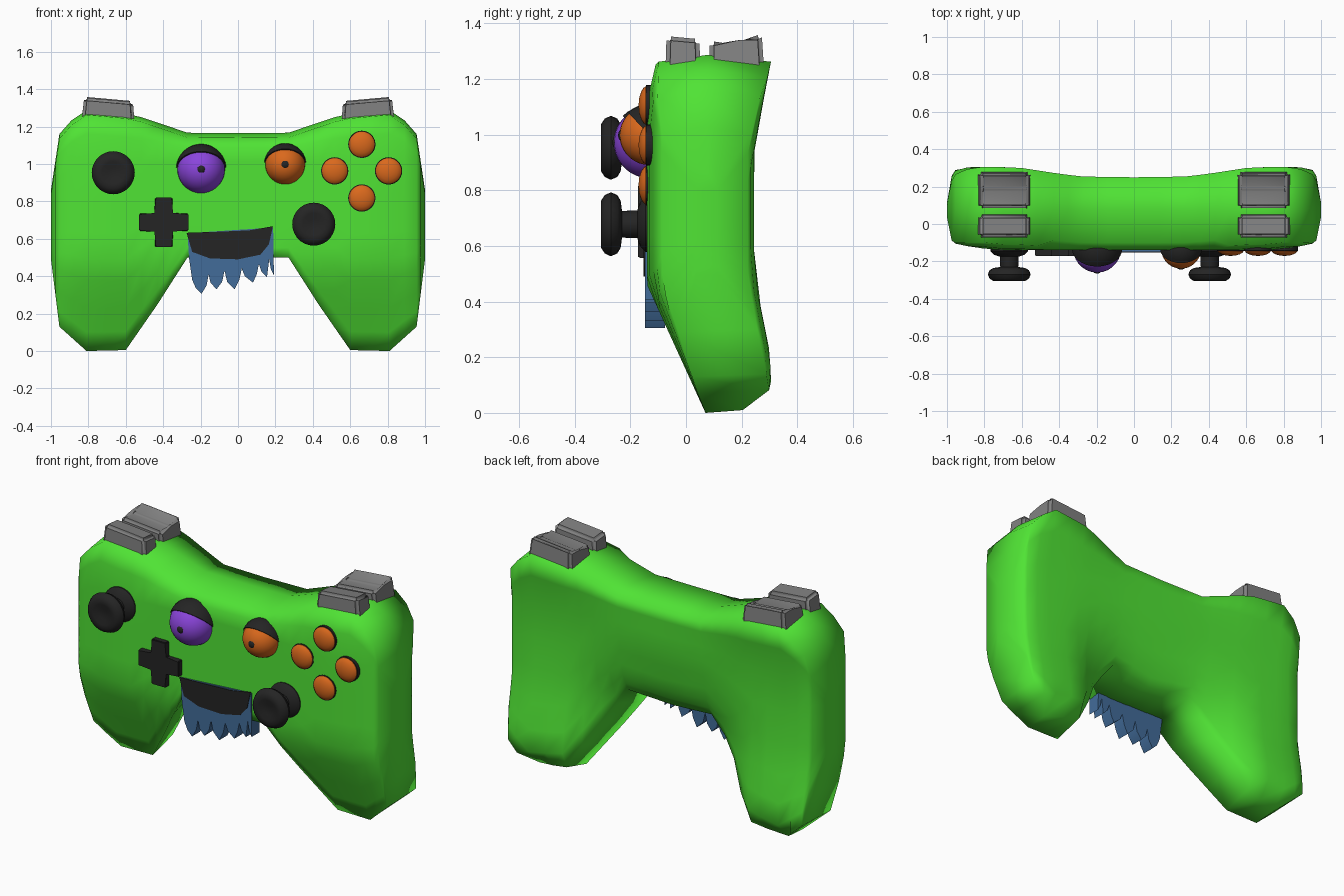
import bpy, bmesh, math
from mathutils import Matrix, Vector

if "Cube" in bpy.data.objects:
    bpy.data.objects.remove(bpy.data.objects["Cube"])


def mat(name, rgb):
    m = bpy.data.materials.new(name)
    m.diffuse_color = (*rgb, 1)
    m.use_nodes = True
    m.node_tree.nodes["Principled BSDF"].inputs["Base Color"].default_value = m.diffuse_color
    return m


GREEN = mat("green", (0.08, 0.77, 0.035))
BLACK = mat("black", (0.018, 0.018, 0.018))
GREY = mat("grey", (0.22, 0.22, 0.22))
ORANGE = mat("orange", (0.7, 0.14, 0.012))
PURPLE = mat("purple", (0.26, 0.06, 0.72))
BLUE = mat("blue", (0.055, 0.15, 0.32))


def finish(name, bm, material, angle=40):
    bmesh.ops.recalc_face_normals(bm, faces=bm.faces)
    me = bpy.data.meshes.new(name)
    bm.to_mesh(me)
    bm.free()
    ob = bpy.data.objects.new(name, me)
    bpy.context.collection.objects.link(ob)
    me.materials.append(material)
    bpy.ops.object.select_all(action='DESELECT')
    ob.select_set(True)
    bpy.context.view_layer.objects.active = ob
    bpy.ops.object.shade_smooth_by_angle(angle=math.radians(angle))
    return ob


def lerp(table, v):
    """Piecewise linear lookup in a list of (key, value)."""
    if v <= table[0][0]:
        return table[0][1]
    for (a, p), (b, q) in zip(table, table[1:]):
        if v <= b:
            return p + (q - p) * (v - a) / (b - a)
    return table[-1][1]


def loft(bm, rings):
    loops = [[bm.verts.new(p) for p in r] for r in rings]
    n = len(loops[0])
    for a, b in zip(loops, loops[1:]):
        for i in range(n):
            bm.faces.new((a[i], a[(i + 1) % n], b[(i + 1) % n], b[i]))
    bm.faces.new(loops[0])
    bm.faces.new(loops[-1])


def prism(name, outline, y0, y1, material, bevel=0):
    """Extrude an x-z outline along y."""
    bm = bmesh.new()
    loft(bm, [[(x, y, z) for x, z in outline] for y in (y0, y1)])
    if bevel:
        bmesh.ops.bevel(bm, geom=bm.edges[:], offset=bevel, segments=2, affect='EDGES')
    return finish(name, bm, material)


def lathe(name, profile, x, z, material, n=28):
    """Spin a (radius, y) profile round an axis pointing forward."""
    bm = bmesh.new()
    loft(bm, [[(x + r * math.cos(2 * math.pi * i / n), y,
                z + r * math.sin(2 * math.pi * i / n)) for i in range(n)]
              for r, y in profile])
    return finish(name, bm, material)


# Body: cross-sections lofted from side to side
TOP = [(0, 1.165), (0.27, 1.167), (0.56, 1.265), (0.84, 1.29), (0.955, 1.16), (1.0, 0.86)]
BOTTOM = [(0, 0.5), (0.27, 0.5), (0.43, 0.25), (0.6, 0.005), (0.81, 0), (0.955, 0.13), (1.0, 0.49)]
FRONT = [(0, 0.07), (0.46, -0.14), (1.12, -0.14), (1.27, -0.105)]
GRIP_BACK = [(0, 0.19), (0.085, 0.305), (0.2, 0.305), (0.5, 0.245), (0.95, 0.245), (1.27, 0.307)]
MID_BACK = [(0.25, 0.0), (0.5, 0.1), (0.65, 0.19), (0.9, 0.24), (1.15, 0.25)]
GRIP_MIX = [(0, 0), (0.27, 0.12), (0.45, 0.6), (0.62, 1)]
PINCH_FRONT = [(0.7, 0), (0.85, 0.06), (0.955, 0.16), (0.975, 0.24), (1.0, 0.8)]
PINCH_BACK = [(0.85, 0), (0.94, 0.02), (0.975, 0.14), (1.0, 0.8)]
LIFT = [(0, 0.03), (0.27, 0.06), (0.43, 0.1), (0.6, 0.05), (0.81, 0.01)]


def section(x):
    a = abs(x)
    zt, zb = lerp(TOP, a), lerp(BOTTOM, a)
    mix, lift = lerp(GRIP_MIX, a), lerp(LIFT, a)
    pts = []
    for f in (0, 0.08, 0.18, 0.3, 0.39, 0.5, 0.65, 0.8, 0.92, 1):
        z = zb + (zt - 0.025 - zb) * f
        pts.append((lerp(FRONT, z) + (0.035 if f == 1 and a < 0.5 else 0), z))
    pts.append((0.08, zt))
    for f in (1, 0.9, 0.75, 0.6, 0.45, 0.3, 0.18, 0.08, 0):
        z = zb + lift + (zt - 0.025 - zb - lift) * f
        pts.append((lerp(MID_BACK, z) * (1 - mix) + lerp(GRIP_BACK, z) * mix, z))
    kf, kb = lerp(PINCH_FRONT, a), lerp(PINCH_BACK, a)
    return [(x, y + (0.08 - y) * (kf if y < 0.08 else kb), z) for y, z in pts]


half = [0.14, 0.27, 0.35, 0.43, 0.515, 0.6, 0.7, 0.81, 0.89, 0.955, 0.975, 1.0]
bm = bmesh.new()
loft(bm, [section(x) for x in [-h for h in reversed(half)] + [0] + half])
finish("body", bm, GREEN, 100)

# Shoulder buttons and triggers, mirrored
BUTTON = [(-0.075, 1.2), (-0.07, 1.355), (0.048, 1.344), (0.053, 1.2)]
TRIGGER = [(0.083, 1.2), (0.085, 1.338), (0.19, 1.322), (0.272, 1.366), (0.283, 1.2)]
for side, s in (("left", -1), ("right", 1)):
    for part, prof in (("shoulder_button", BUTTON), ("trigger", TRIGGER)):
        bm = bmesh.new()
        loft(bm, [[(s * (x + (0.012 if x < 0.7 else -0.018) * (z > 1.3)), y,
                    z + (x - 0.83) * 0.08) for y, z in prof] for x in (0.55, 0.84)])
        bmesh.ops.bevel(bm, geom=bm.edges[:], offset=0.016, segments=3, affect='EDGES')
        finish(side + "_" + part, bm, GREY, 60)

# Thumb sticks
STICK = [(0.1, -0.12), (0.1, -0.145), (0.08, -0.165), (0.05, -0.175), (0.048, -0.23),
         (0.085, -0.235), (0.105, -0.247), (0.115, -0.27), (0.105, -0.292),
         (0.085, -0.305), (0.06, -0.305), (0.03, -0.295)]
lathe("left_stick", STICK, -0.667, 0.953, BLACK)
lathe("right_stick", STICK, 0.405, 0.678, BLACK)

# Direction pad
w, r = 0.046, 0.132
quarter = [(w, w), (w, r), (-w, r)]
cross = []
for i in range(4):
    c, s = round(math.cos(i * math.pi / 2)), round(math.sin(i * math.pi / 2))
    cross += [(-0.397 + x * c - z * s, 0.688 + x * s + z * c) for x, z in quarter]
prism("direction_pad", cross, -0.172, -0.1, BLACK, 0.004)

# Four domed buttons on dark bases
BASE = [(0.073, -0.1), (0.073, -0.143), (0.06, -0.146)]
DOME = [(0.069, -0.14), (0.069, -0.146), (0.062, -0.154), (0.048, -0.162), (0.028, -0.168), (0.008, -0.17)]
for i, (x, z) in enumerate([(0.517, 0.963), (0.805, 0.963), (0.662, 1.105), (0.662, 0.818)]):
    lathe("face_button_%d_base" % (i + 1), BASE, x, z, BLACK)
    lathe("face_button_%d" % (i + 1), DOME, x, z, ORANGE)


# Eyes: ball, tilted upper lid and pupil
def eye(name, x, y, z, rad, tilt, material):
    def ball(r):
        b = bmesh.new()
        bmesh.ops.create_uvsphere(b, u_segments=28, v_segments=18, radius=r)
        return b
    b = ball(rad)
    b.transform(Matrix.Translation((x, y, z)))
    finish(name + "_eyeball", b, material)
    b = ball(rad * 1.055)
    bmesh.ops.bisect_plane(b, geom=b.verts[:] + b.edges[:] + b.faces[:], plane_co=(0, 0, 0),
                           plane_no=(0, 0, 1), clear_inner=True)
    bmesh.ops.holes_fill(b, edges=[e for e in b.edges if e.is_boundary])
    b.transform(Matrix.Translation((x, y, z)) @ Matrix.Rotation(math.radians(-tilt), 4, 'X'))
    finish(name + "_eyelid", b, BLACK)
    b = ball(0.024)
    b.transform(Matrix.Translation((x, y - rad + 0.012, z)) @ Matrix.Diagonal((1, 0.7, 1, 1)))
    finish(name + "_pupil", b, BLACK)


eye("left", -0.197, -0.132, 0.972, 0.128, 45, PURPLE)
eye("right", 0.252, -0.132, 0.998, 0.107, 47, ORANGE)

# Beard with rounded tufts, and mouth
beard = [(-0.27, 0.63), (-0.262, 0.5), (-0.245, 0.38), (-0.225, 0.335), (-0.195, 0.305),
         (-0.168, 0.35), (-0.157, 0.41), (-0.147, 0.365), (-0.115, 0.33), (-0.085, 0.37),
         (-0.072, 0.43), (-0.058, 0.37), (-0.018, 0.33), (0.007, 0.38), (0.02, 0.44),
         (0.037, 0.4), (0.08, 0.365), (0.1, 0.41), (0.112, 0.465), (0.125, 0.425),
         (0.155, 0.395), (0.167, 0.49), (0.175, 0.44), (0.192, 0.405), (0.188, 0.66)]
prism("beard", beard, -0.148, -0.075, BLUE)
mouth = [(-0.275, 0.632), (-0.1, 0.638), (0.06, 0.645), (0.187, 0.667), (0.165, 0.57),
         (0.12, 0.515), (0.0, 0.49), (-0.15, 0.495), (-0.245, 0.53)]
prism("mouth", mouth, -0.152, -0.146, BLACK)
